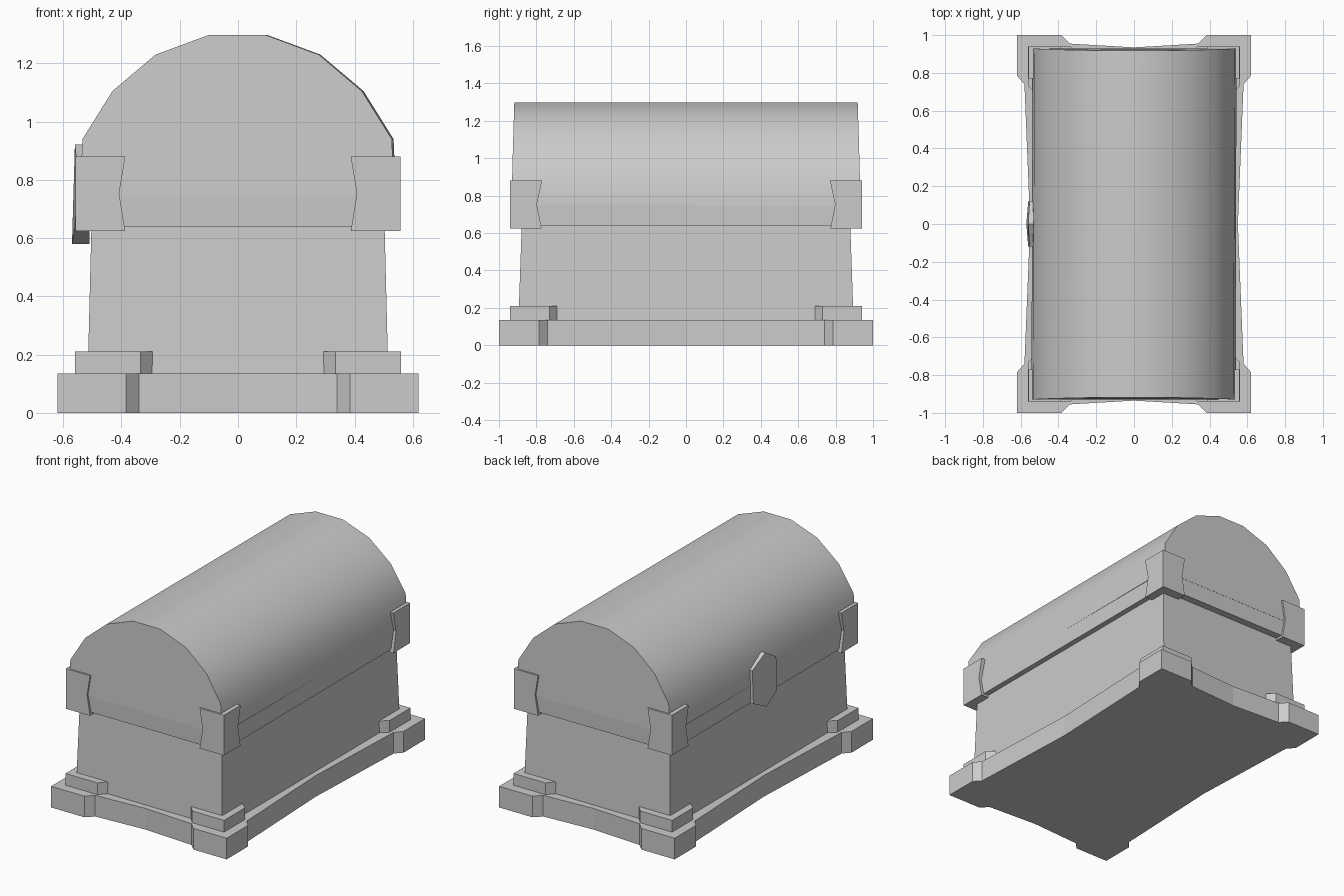
import bpy, bmesh, math

if "Cube" in bpy.data.objects:
    bpy.data.objects.remove(bpy.data.objects["Cube"])


def loft(name, rings, mirror=False, smooth=None):
    """Bridge rings of equal point count, cap both ends, optionally mirror to all four corners."""
    bm = bmesh.new()
    vs = [[bm.verts.new(p) for p in ring] for ring in rings]
    n = len(rings[0])
    for a, b in zip(vs, vs[1:]):
        for i in range(n):
            j = (i + 1) % n
            bm.faces.new((a[i], a[j], b[j], b[i]))
    bm.faces.new(vs[0][::-1])
    bm.faces.new(vs[-1])
    bmesh.ops.recalc_face_normals(bm, faces=bm.faces)
    me = bpy.data.meshes.new(name)
    bm.to_mesh(me)
    bm.free()
    ob = bpy.data.objects.new(name, me)
    bpy.context.collection.objects.link(ob)
    if mirror:
        m = ob.modifiers.new("four_corners", 'MIRROR')
        m.use_axis = (True, True, False)
        m.use_mirror_merge = False
    if smooth:
        bpy.context.view_layer.objects.active = ob
        ob.select_set(True)
        bpy.ops.object.shade_smooth_by_angle(angle=math.radians(smooth))
        ob.select_set(False)
    return ob


def level(outline, z):
    return [(x, y, z) for x, y in outline]


def rect(x, y):
    return [(x, y), (-x, y), (-x, -y), (x, -y)]


# plinth: one quarter outline mirrored round, with corner blocks and pinched sides
quarter = [(0.55, 0), (0.58, 0.74), (0.62, 0.785), (0.62, 1.0),
           (0.385, 1.0), (0.34, 0.955), (0, 0.935)]
half = quarter + [(-x, y) for x, y in quarter[-2::-1]]
plinth = half + [(x, -y) for x, y in half[-2:0:-1]]
loft("plinth", [level(plinth, 0), level(plinth, 0.135)])

# tapering body and the overhanging rim
loft("chest_body", [level(rect(0.516, 0.896), 0.13), level(rect(0.503, 0.878), 0.65)])
loft("rim", [level(rect(0.538, 0.925), 0.64), level(rect(0.54, 0.929), 0.75)])

# barrel lid: arch profile run along y, ends leaning in slightly towards the top
right = [(0.54, 0.745), (0.531, 0.94), (0.428, 1.105), (0.28, 1.23), (0.096, 1.298)]
arch = right + [(-x, z) for x, z in right[::-1]]


def arch_ring(side):
    return [(x + 0.003 * side, side * (0.93 - 0.012 * max(0, z - 0.9) / 0.4), z) for x, z in arch]


loft("barrel_lid", [arch_ring(-1), arch_ring(1)], smooth=40)

# corner feet on the plinth, L-shaped with chamfered ends
foot = [(0.56, 0.94), (0.335, 0.94), (0.29, 0.89), (0.50, 0.88), (0.51, 0.685), (0.56, 0.73)]
loft("corner_foot", [level(foot, 0.13), level(foot, 0.21)], mirror=True)


# corner brackets round the lid seam, with notched ends
def bracket(x_end, y_end):
    return [(0.558, 0.94), (x_end, 0.94), (x_end, 0.875),
            (0.50, 0.875), (0.50, y_end), (0.558, y_end)]


loft("corner_bracket", [level(bracket(0.387, 0.772), 0.624),
                        level(bracket(0.408, 0.797), 0.752),
                        level(bracket(0.387, 0.77), 0.88)], mirror=True)


# lock plate on the left side: ridged hexagon
def lock_ring(y, x_top, x_low, low, top):
    return [(-0.51, y, low), (x_low, y, low), (x_top, y, top), (-0.51, y, top)]


loft("lock_plate", [lock_ring(-0.12, -0.553, -0.56, 0.64, 0.85),
                    lock_ring(0, -0.56, -0.57, 0.58, 0.922),
                    lock_ring(0.12, -0.553, -0.56, 0.64, 0.85)])
